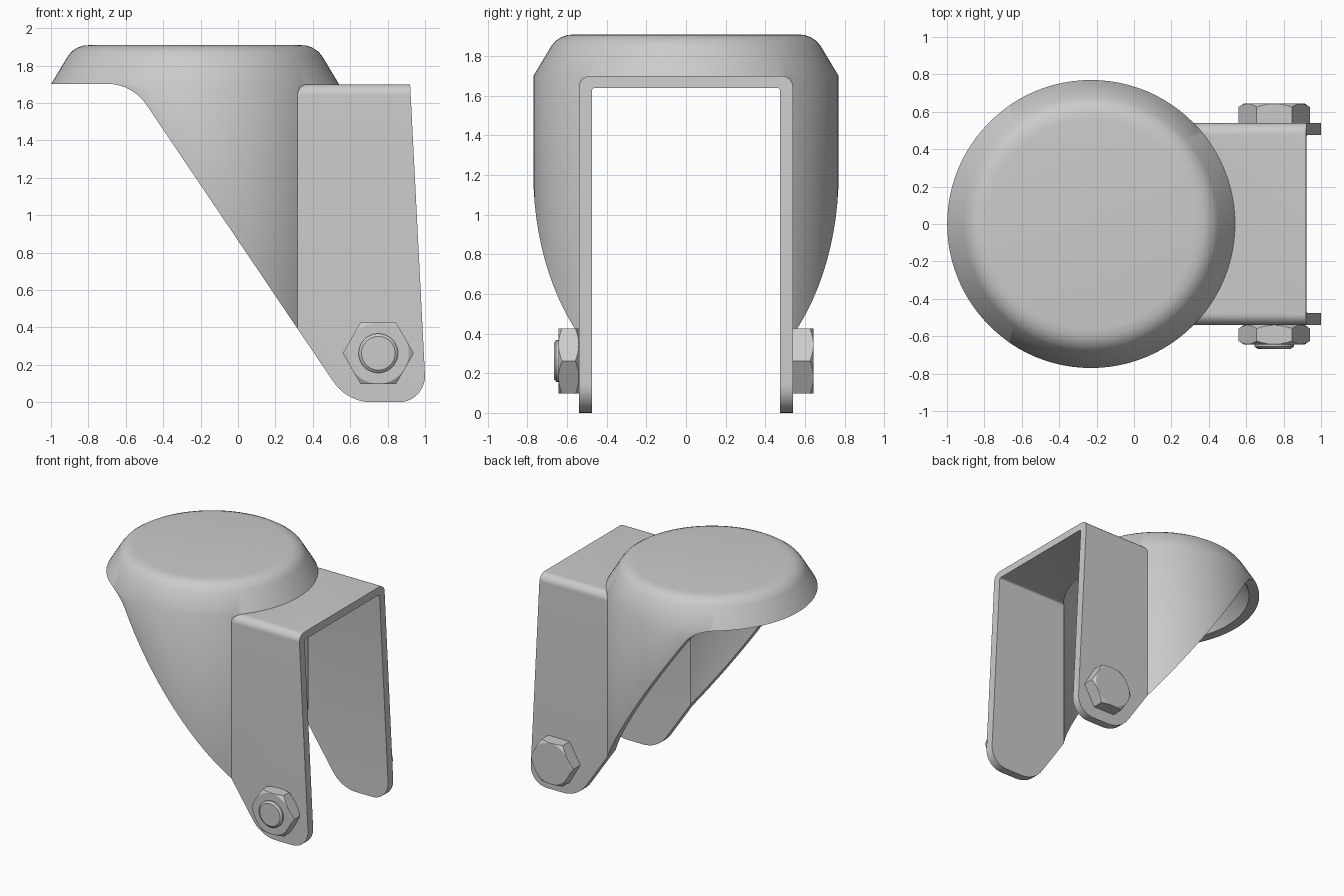
import bpy, bmesh, math
from mathutils import Vector

cube = bpy.data.objects.get("Cube")
if cube:
    bpy.data.objects.remove(cube, do_unlink=True)

steel = bpy.data.materials.new("grey steel")
steel.use_nodes = True
GREY = (0.6, 0.6, 0.6, 1)
steel.diffuse_color = GREY
steel.node_tree.nodes["Principled BSDF"].inputs["Base Color"].default_value = GREY


def make_object(name, bm):
    bmesh.ops.recalc_face_normals(bm, faces=bm.faces)
    mesh = bpy.data.meshes.new(name)
    bm.to_mesh(mesh)
    bm.free()
    obj = bpy.data.objects.new(name, mesh)
    bpy.context.collection.objects.link(obj)
    return obj


def lathe(name, profile, place, steps=96):
    """Spin an (r, z) profile round the z axis, then move its points."""
    bm = bmesh.new()
    verts = [bm.verts.new((r, 0, z)) for r, z in profile]
    edges = [bm.edges.new(pair) for pair in zip(verts, verts[1:])]
    bmesh.ops.spin(bm, geom=verts + edges, cent=(0, 0, 0), axis=(0, 0, 1),
                   angle=math.tau, steps=steps)
    bmesh.ops.remove_doubles(bm, verts=bm.verts, dist=1e-4)
    for v in bm.verts:
        v.co = place(v.co.copy())
    return make_object(name, bm)


def rounded(corners, steps=10):
    """Turn (a, b, radius) corners into a filleted outline."""
    points = []
    for i, (a, b, radius) in enumerate(corners):
        p = Vector((a, b, 0))
        if not radius:
            points.append(p)
            continue
        prev, nxt = corners[i - 1], corners[(i + 1) % len(corners)]
        d1 = (Vector((prev[0], prev[1], 0)) - p).normalized()
        d2 = (Vector((nxt[0], nxt[1], 0)) - p).normalized()
        half = d1.angle(d2) / 2
        centre = p + (d1 + d2).normalized() * radius / math.sin(half)
        start = (p + d1 * radius / math.tan(half) - centre).normalized()
        end = (p + d2 * radius / math.tan(half) - centre).normalized()
        points += [centre + start.slerp(end, k / steps).normalized() * radius
                   for k in range(steps + 1)]
    return points


def prism(name, points, low, high, axis):
    """Extrude an outline along x (outline is y, z) or y (outline is x, z)."""
    bm = bmesh.new()

    def ring(d):
        return [bm.verts.new((d, p[0], p[1]) if axis == "x" else (p[0], d, p[1]))
                for p in points]
    a, b = ring(low), ring(high)
    bm.faces.new(a)
    bm.faces.new(b)
    n = len(a)
    for i in range(n):
        j = (i + 1) % n
        bm.faces.new((a[i], a[j], b[j], b[i]))
    return make_object(name, bm)


def combine(obj, tool, operation):
    mod = obj.modifiers.new(operation, "BOOLEAN")
    mod.operation, mod.object, mod.solver = operation, tool, "EXACT"
    graph = bpy.context.evaluated_depsgraph_get()
    mesh = bpy.data.meshes.new_from_object(obj.evaluated_get(graph))
    obj.modifiers.clear()
    obj.data = mesh
    bpy.data.objects.remove(tool, do_unlink=True)


def finish(obj, angle):
    obj.data.materials.clear()
    obj.data.materials.append(steel)
    bpy.ops.object.select_all(action="DESELECT")
    obj.select_set(True)
    bpy.context.view_layer.objects.active = obj
    bpy.ops.object.shade_smooth_by_angle(angle=math.radians(angle))


# Fork housing: domed round head joined to a filleted channel
def on_head(v):
    return v + Vector((-0.23, 0, 0))


fork = lathe("fork_housing", [(0, -0.2), (0.77, -0.2), (0.77, 1.70), (0.68, 1.85),
                              (0.66, 1.875), (0.63, 1.895), (0.6, 1.906),
                              (0.56, 1.91), (0, 1.91)], on_head)
channel = prism("channel", rounded([(-0.54, -0.2, 0), (0.54, -0.2, 0),
                                    (0.54, 1.70, 0.06), (-0.54, 1.70, 0.06)]),
                0.1, 1.2, "x")
combine(fork, channel, "UNION")

# Side outline: sloping skirt edge, rounded leg ends, leaning leg front
outline = rounded([(-1.2, 1.702, 0), (-0.565, 1.702, 0.25), (0.584, 0, 0.25),
                   (1.007, 0, 0.14), (0.905, 2, 0), (-1.2, 2, 0)])
combine(fork, prism("side_outline", outline, -1, 1, "y"), "INTERSECT")

# Hollow out the head and the space between the legs
hollow = lathe("hollow", [(0, -0.3), (0.705, -0.3), (0.705, 1.68), (0.63, 1.80),
                          (0.6, 1.83), (0.55, 1.845), (0, 1.845)], on_head)
combine(fork, hollow, "DIFFERENCE")
gap = prism("gap", rounded([(-0.475, -0.4, 0), (0.475, -0.4, 0),
                            (0.475, 1.64, 0.015), (-0.475, 1.64, 0.015)], 4),
            0.1, 1.3, "x")
combine(fork, gap, "DIFFERENCE")
finish(fork, 33)

# Axle hardware on the outer face of each leg
AXLE_X, AXLE_Z, LEG_Y = 0.75, 0.262, 0.54


def on_axle(side):
    return lambda v: Vector((AXLE_X + v.x, side * (LEG_Y + v.z), AXLE_Z + v.y))


def hexagon(name, side, base):
    """Six-sided block whose corners are trimmed by a chamfered disc."""
    points = [(AXLE_X + 0.19 * math.cos(k * math.pi / 3),
               AXLE_Z + 0.19 * math.sin(k * math.pi / 3)) for k in range(6)]
    low, high = sorted((side * (LEG_Y - 0.005), side * (LEG_Y + 0.11)))
    part = prism(name, points, low, high, "y")
    limit = [(0, base[0][1])] + base + [(0.205, 0.075), (0.163, 0.104), (0, 0.104)]
    combine(part, lathe("chamfer", limit, on_axle(side), 72), "INTERSECT")
    finish(part, 20)


hexagon("axle_nut", -1, [(0.163, 0), (0.205, 0.029)])
hexagon("bolt_head", 1, [(0.205, -0.02)])
tip = lathe("bolt_end", [(0, -0.005), (0.105, -0.005), (0.105, 0.115),
                         (0.09, 0.127), (0, 0.127)], on_axle(-1), 48)
finish(tip, 30)
